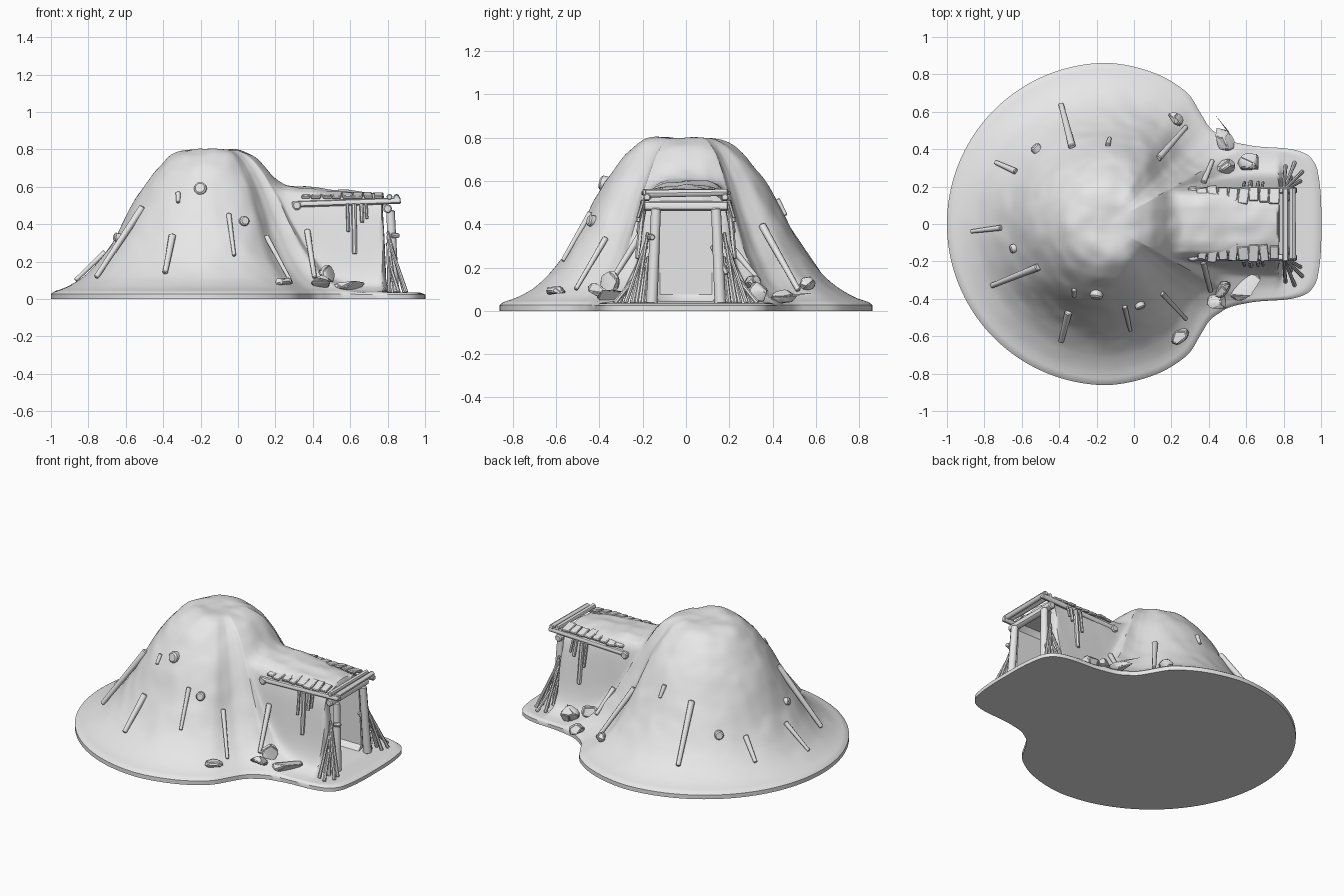
import bpy, bmesh, math, random
from mathutils import Vector, Matrix, noise

random.seed(4)
if "Cube" in bpy.data.objects:
    bpy.data.objects.remove(bpy.data.objects["Cube"])

clay = bpy.data.materials.new("pale_grey")
clay.use_nodes = True
clay.diffuse_color = (0.8, 0.8, 0.8, 1)
clay.node_tree.nodes["Principled BSDF"].inputs["Base Color"].default_value = clay.diffuse_color

CX = -0.14  # mound centre
OUTLINE = [(0, 1.14), (5, 1.145), (12, 1.155), (17.4, 1.16), (21.3, 1.1), (26.6, .906),
           (34, .783), (43, .744), (51, .775), (57.5, .818), (69, .841), (90, .862), (180, .86)]
MOUND = [(0, .8), (.15, .797), (.2, .785), (.26, .745), (.33, .66), (.43, .5), (.5, .36),
         (.58, .23), (.66, .135), (.75, .075), (.82, .045), (.86, .03)]
WALL = [(0, 1), (.1, .985), (.16, .94), (.19, .84), (.205, .6), (.23, .3), (.27, .13), (.34, .04), (.4, 0)]
RIDGE = [(.1, .62), (.3, .61), (.5, .585), (.84, .555)]
END = [(.775, 1), (.795, .05), (.84, 0)]


def lookup(table, x):
    if x <= table[0][0]:
        return table[0][1]
    for (a, u), (b, v) in zip(table, table[1:]):
        if x <= b:
            return u + (v - u) * (x - a) / (b - a)
    return table[-1][1]


def soft(table, x, w):
    return sum(lookup(table, abs(x + w * k / 2)) for k in (-2, -1, 0, 1, 2)) / 5


def radius(angle):
    return soft(OUTLINE, abs(math.degrees(angle)), 2.5)


def height(x, y):
    """Ground height: round mound blended with the entrance passage."""
    dx = x - CX
    r = math.hypot(dx, y)
    edge = radius(math.atan2(y, dx))
    a = soft(MOUND, r * max(1, .86 / edge), .04)
    b = lookup(RIDGE, x) * soft(WALL, y, .015) * lookup(END, x) if x > 0 else 0
    k = .07
    z = max(a, b) + max(k - abs(a - b), 0) ** 2 / (4 * k)
    bumps = noise.noise(Vector((x, y, z)) * 5) + .5 * noise.noise(Vector((x, y, z)) * 11)
    return z + .016 * bumps * min(1, max(0, z - .04) * 4)


def finish(name, bm):
    bmesh.ops.recalc_face_normals(bm, faces=bm.faces)
    mesh = bpy.data.meshes.new(name)
    bm.to_mesh(mesh)
    bm.free()
    mesh.materials.append(clay)
    ob = bpy.data.objects.new(name, mesh)
    bpy.context.collection.objects.link(ob)
    return ob


def stick(name, a, b, r, taper=.8, sides=9):
    a, b = Vector(a), Vector(b)
    bm = bmesh.new()
    d = b - a
    spin = d.to_track_quat('Z', 'Y').to_matrix().to_4x4()
    bmesh.ops.create_cone(bm, cap_ends=True, segments=sides, radius1=r, radius2=r * taper,
                          depth=d.length, matrix=Matrix.Translation((a + b) / 2) @ spin)
    caps = [e for e in bm.edges if any(len(f.verts) > 4 for f in e.link_faces)]
    bmesh.ops.bevel(bm, geom=caps, offset=r * .25, segments=1, affect='EDGES')
    return finish(name, bm)


def block(name, loc, size, turn, bevel):
    bm = bmesh.new()
    bmesh.ops.create_cube(bm, size=1, matrix=Matrix.Diagonal((*size, 1)))
    bmesh.ops.bevel(bm, geom=bm.edges[:], offset=bevel, segments=1, affect='EDGES')
    bm.transform(Matrix.Translation(loc) @ turn)
    return finish(name, bm)


def rock(name, x, y, size, angle):
    bm = bmesh.new()
    for _ in range(16):
        v = Vector([random.gauss(0, 1) for _ in range(3)]).normalized()
        bm.verts.new([c * s for c, s in zip(v, size)])
    hull = bmesh.ops.convex_hull(bm, input=bm.verts[:])
    bmesh.ops.delete(bm, geom=[g for g in hull["geom_interior"] if g.is_valid], context='VERTS')
    bmesh.ops.dissolve_limit(bm, angle_limit=.35, verts=bm.verts[:], edges=bm.edges[:])
    bmesh.ops.bevel(bm, geom=bm.edges[:], offset=.005, segments=2, affect='EDGES')
    place = Matrix.Translation((x, y, height(x, y) + size[2] * .5))
    bm.transform(place @ Matrix.Rotation(math.radians(angle), 4, 'Z'))
    finish(name, bm)


# Earth mound: rings around the centre, with finer spokes towards the passage
SPOKES, RINGS = 256, 96
bm = bmesh.new()
angles = [u - .5 * math.sin(u) for u in (2 * math.pi * i / SPOKES - math.pi for i in range(SPOKES))]
rings = []
for j in range(1, RINGS + 1):
    t = j / RINGS
    ring = []
    for a in angles:
        x, y = CX + t * radius(a) * math.cos(a), t * radius(a) * math.sin(a)
        drop = .012 * max(0, (t - .96) / .04) ** 2
        ring.append(bm.verts.new((x, y, height(x, y) - drop)))
    rings.append(ring)
rings.append([bm.verts.new((v.co.x, v.co.y, 0)) for v in rings[-1]])
peak = bm.verts.new((CX, 0, height(CX, 0)))
for i in range(SPOKES):
    n = (i + 1) % SPOKES
    bm.faces.new((peak, rings[0][i], rings[0][n]))
    for inner, outer in zip(rings, rings[1:]):
        bm.faces.new((inner[i], outer[i], outer[n], inner[n]))
bm.faces.new(rings[-1])
mound = finish("earth_mound", bm)

# Hollow passage behind the doorway
cutter = block("passage_cutter", (.62, 0, .27), (.5, .3, .45), Matrix(), .03)
cutter.hide_render = True
hollow = mound.modifiers.new("hollow", 'BOOLEAN')
hollow.operation, hollow.solver, hollow.object = 'DIFFERENCE', 'EXACT', cutter
bpy.context.view_layer.objects.active = mound
bpy.ops.object.modifier_apply(modifier="hollow")
bpy.data.objects.remove(cutter)

# Doorway frame: lintel and two top logs
stick("lintel_log", (.8, -.195, .483), (.8, .195, .483), .024, 1)
stick("top_log_inner", (.81, -.2, .546), (.81, .19, .546), .016, 1)
stick("top_log_outer", (.848, -.19, .54), (.848, .195, .546), .018, .9)

for s, side in ((-1, "right"), (1, "left")):
    # Post and roof rail
    stick(f"{side}_door_post", (.835, s * .158, .03), (.815, s * .138, .475), .027, .85)
    stick(f"{side}_roof_rail", (.29, s * .18, .505), (.87, s * .18, .525), .017, 1)
    stick(f"{side}_rail_stub", (.315, s * .12, .5), (.315, s * .2, .5), .025, 1)
    # Roof planks along the edge
    for i in range(8):
        turn = Matrix.Rotation(random.uniform(-.15, .15), 4, 'Z') @ Matrix.Rotation(-s * .25, 4, 'X')
        w = random.uniform(.045, .06)
        block(f"{side}_roof_plank", (.365 + .055 * i, s * random.uniform(.145, .16), .553),
              (w, random.uniform(.07, .1), .016), turn, .004)
    # Slanting sticks beside the door
    for x, y, top in ((.83, .2, .25), (.89, .23, .36), (.84, .25, .34), (.9, .28, .33),
                      (.81, .31, .3), (.86, .33, .22)):
        stick(f"{side}_leaning_stick", (x, s * y, .035), (.8, s * (.165 + y * .05), top), .011, .7, 7)
    # Short sticks hanging from the rail
    for x, low, r in ((.625, .24, .014), (.59, .36, .009), (.665, .41, .011), (.69, .43, .008)):
        stick(f"{side}_hanging_stick", (x, s * .222, low), (x - .005, s * .197, .51), r, 1, 7)
# Small crossbars and pegs at the door
stick("door_peg", (.82, -.17, .34), (.86, -.155, .34), .014, 1)
stick("door_bar", (.8, .12, .3), (.84, .19, .17), .012, .9)

# Branches lying on the slope: top end, bottom end, thickness
BRANCHES = [(-.35, -.47, -.39, -.63, .02), (-.05, -.44, -.02, -.57, .014), (.15, -.37, .28, -.51, .014),
            (-.51, -.23, -.76, -.33, .02), (-.71, -.02, -.87, -.04, .015), (-.63, .28, -.74, .33, .017),
            (-.33, .41, -.39, .64, .02), (.13, .35, .28, .52, .018), (.37, .22, .42, .34, .016),
            (.37, -.2, .41, -.36, .017), (-.32, -.35, -.32, -.39, .014), (-.14, .42, -.13, .46, .014)]
for x1, y1, x2, y2, r in BRANCHES:
    z1, z2 = height(x1, y1), height(x2, y2)
    z1 = min(z1, .36) if x1 > .3 else z1
    stick("slope_branch", (x1, y1, z1 + .008), (x2, y2, z2 + .01), r, .7)

# Sawn log ends poking out of the mound
for x, y, r in ((-.2, -.375, .034), (.03, -.43, .027), (-.52, .4, .028), (-.64, -.13, .023)):
    out = Vector((x - CX, y, .1)).normalized() * .04
    p = Vector((x, y, height(x, y)))
    stick("log_end", p - out, p + out * .6, r, 1, 12)

# Loose rocks at the foot
for x, y, size, angle in ((.22, .56, (.055, .04, .035), -20), (.47, .45, (.08, .06, .04), -35),
                          (.62, .33, (.07, .06, .055), 0), (.49, .31, (.06, .05, .04), 20),
                          (.6, -.34, (.1, .065, .04), 40), (.45, -.42, (.065, .06, .05), 0),
                          (.47, -.35, (.06, .045, .06), 30), (.245, -.6, (.065, .04, .03), 40)):
    rock("loose_rock", x, y, size, angle)

# Smooth shading that keeps hard edges
bpy.ops.object.select_all(action='DESELECT')
for ob in bpy.context.collection.objects:
    if ob.type == 'MESH' and clay.name in ob.data.materials:
        ob.select_set(True)
        bpy.context.view_layer.objects.active = ob
bpy.ops.object.shade_smooth_by_angle(angle=math.radians(40))
